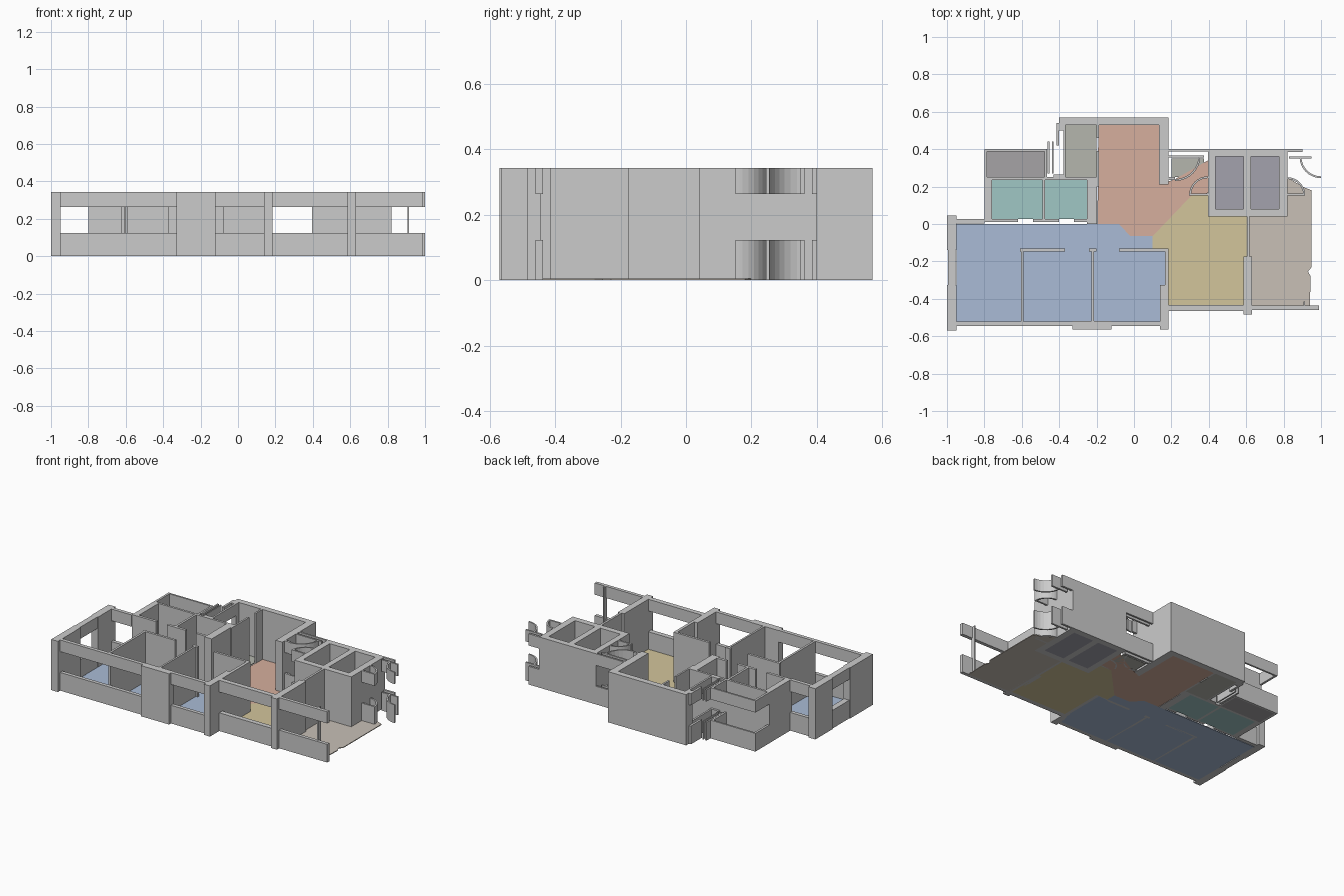
import bpy, bmesh, math

H, SILL, HEAD = 0.343, 0.123, 0.264
FULL = [(0, H)]
BAND = [(0, SILL), (HEAD, H)]     # sill and lintel with an opening between


def prism(name, pts, levels, color=None):
    """Extrude a plan outline between each pair of heights."""
    bm = bmesh.new()
    for z0, z1 in levels:
        f = bm.faces.new([bm.verts.new((x, y, z0)) for x, y in pts])
        ext = bmesh.ops.extrude_face_region(bm, geom=[f])
        for v in ext["geom"]:
            if isinstance(v, bmesh.types.BMVert):
                v.co.z = z1
    bmesh.ops.recalc_face_normals(bm, faces=bm.faces)
    me = bpy.data.meshes.new(name)
    bm.to_mesh(me)
    bm.free()
    ob = bpy.data.objects.new(name, me)
    bpy.context.collection.objects.link(ob)
    if color:
        mat = bpy.data.materials.new(name + "_color")
        mat.diffuse_color = (*color, 1)
        me.materials.append(mat)
    return ob


def rect(x0, x1, y0, y1):
    return [(x0, y0), (x1, y0), (x1, y1), (x0, y1)]


def walls(name, rects, levels=FULL):
    for i, r in enumerate(rects):
        prism(f"{name}_{i + 1}", rect(*r), levels)


def arc(name, cx, cy, r, a0, a1, t=0.01, n=8):
    """Banded quarter-round door swing."""
    ang = [math.radians(a0 + (a1 - a0) * i / n) for i in range(n + 1)]
    pts = [(cx + r * math.cos(a), cy + r * math.sin(a)) for a in ang]
    pts += [(cx + (r - t) * math.cos(a), cy + (r - t) * math.sin(a)) for a in reversed(ang)]
    prism(name, pts, BAND)


# Front and side piers
walls("outer_pier", [
    (-1, -0.95, -0.57, -0.325), (-1, -0.95, -0.14, 0.045),
    (-0.33, -0.12, -0.565, -0.518), (0.14, 0.185, -0.565, -0.325),
    (0.165, 0.185, -0.325, -0.13), (0.585, 0.63, -0.485, -0.175),
    (0.603, 0.618, -0.175, 0.04)])

# Window walls: sill and lintel
walls("window_wall", [
    (-0.95, -0.33, -0.545, -0.52), (-0.12, 0.14, -0.545, -0.52),
    (0.185, 0.585, -0.465, -0.432), (0.63, 0.99, -0.46, -0.437),
    (-0.995, -0.955, -0.325, -0.14), (-0.95, -0.8, 0.003, 0.028),
    (-0.8, -0.465, 0.388, 0.4), (-0.8, -0.785, 0.25, 0.388), (-0.478, -0.465, 0.25, 0.388)], BAND)
walls("window_post", [(0.905, 0.913, -0.445, -0.415)])

# Wet rooms on the left
walls("bath_wall", [
    (-0.8, -0.76, 0.01, 0.25), (-0.76, -0.25, 0.235, 0.25),
    (-0.49, -0.475, 0.02, 0.235), (-0.25, -0.197, 0, 0.25),
    (-0.76, -0.62, 0.01, 0.028), (-0.54, -0.40, 0.01, 0.028), (-0.32, -0.25, 0.01, 0.028)])

# Back room shell
walls("back_wall", [
    (-0.4, 0.185, 0.53, 0.57), (0.135, 0.185, 0.21, 0.53),
    (-0.2, -0.188, 0.46, 0.53), (-0.2, -0.188, 0.2, 0.39),
    (-0.4, -0.365, 0.5, 0.53)])
walls("back_left_window", [
    (-0.378, -0.365, 0.25, 0.5), (-0.415, -0.4, 0.42, 0.54),
    (-0.463, -0.452, 0.27, 0.44), (-0.438, -0.43, 0.27, 0.44),
    (-0.43, -0.378, 0.25, 0.265)], BAND)

# Bedroom partitions
walls("partition", [
    (-0.61, -0.37, -0.146, -0.13), (-0.24, -0.2, -0.146, -0.13),
    (-0.08, 0.165, -0.146, -0.13),
    (-0.605, -0.59, -0.52, -0.146), (-0.227, -0.214, -0.52, -0.146)])

# Lift core with two shafts
walls("lift_core", [
    (0.395, 0.82, 0.36, 0.4), (0.395, 0.82, 0.04, 0.08),
    (0.395, 0.435, 0.08, 0.36), (0.585, 0.625, 0.08, 0.36), (0.775, 0.82, 0.08, 0.36)])

# Door frames and swings beside the core
walls("entry_frame", [
    (0.185, 0.395, 0.388, 0.4), (0.185, 0.375, 0.355, 0.367),
    (0.295, 0.395, 0.152, 0.164), (0.82, 0.915, 0.152, 0.164),
    (0.82, 0.9, 0.386, 0.4), (0.83, 0.95, 0.35, 0.362), (0.185, 0.22, 0.235, 0.25)], BAND)
arc("left_door_swing", 0.395, 0.155, 0.1, 90, 180)
arc("right_door_swing", 0.82, 0.155, 0.095, 0, 90)
arc("entry_door_swing", 0.22, 0.365, 0.135, -90, 0)
arc("stair_door_swing", 1.0, 0.36, 0.115, 180, 270)

# Coloured room floors
F = [(0, 0.005)]
BLUE, RED, YELLOW = (0.40, 0.50, 0.67), (0.67, 0.43, 0.34), (0.65, 0.56, 0.33)
BEIGE, TEAL, GREY = (0.58, 0.53, 0.47), (0.35, 0.57, 0.56), (0.38, 0.37, 0.38)
STONE, PURPLE = (0.46, 0.47, 0.42), (0.37, 0.36, 0.42)
prism("bedroom_floor", [(-0.95, -0.52), (0.165, -0.52), (0.165, -0.13), (0.1, -0.13), (0.1, -0.065),
                        (-0.02, -0.065), (-0.08, 0), (-0.95, 0)], F, BLUE)
prism("hall_floor", [(-0.195, 0), (-0.08, 0), (-0.02, -0.065), (0.1, -0.065), (0.31, 0.155),
                     (0.395, 0.165), (0.395, 0.34), (0.22, 0.24), (0.135, 0.21), (0.135, 0.53),
                     (-0.19, 0.53)], F, RED)
prism("living_floor", [(0.1, -0.13), (0.185, -0.13), (0.185, -0.432), (0.603, -0.432), (0.603, 0.04),
                       (0.395, 0.04), (0.395, 0.155), (0.31, 0.155), (0.1, -0.065)], F, YELLOW)
prism("lobby_floor", [(0.618, -0.437), (0.94, -0.437), (0.945, -0.28), (0.93, -0.255), (0.95, -0.23),
                      (0.95, 0.18), (0.9, 0.2), (0.82, 0.25), (0.82, 0.04), (0.618, 0.04)], F, BEIGE)
prism("entry_floor", rect(0.2, 0.375, 0.25, 0.35), [(0, 0.003)], STONE)
prism("store_floor", rect(-0.365, -0.2, 0.25, 0.53), F, STONE)
prism("balcony_floor", rect(-0.785, -0.478, 0.25, 0.388), F, GREY)
for i, (a, b) in enumerate([(-0.76, -0.49), (-0.475, -0.25)]):
    prism(f"bath_floor_{i + 1}", rect(a, b, 0.028, 0.235), F, TEAL)
for i, (a, b) in enumerate([(0.435, 0.585), (0.625, 0.775)]):
    prism(f"lift_floor_{i + 1}", rect(a, b, 0.08, 0.36), F, PURPLE)
